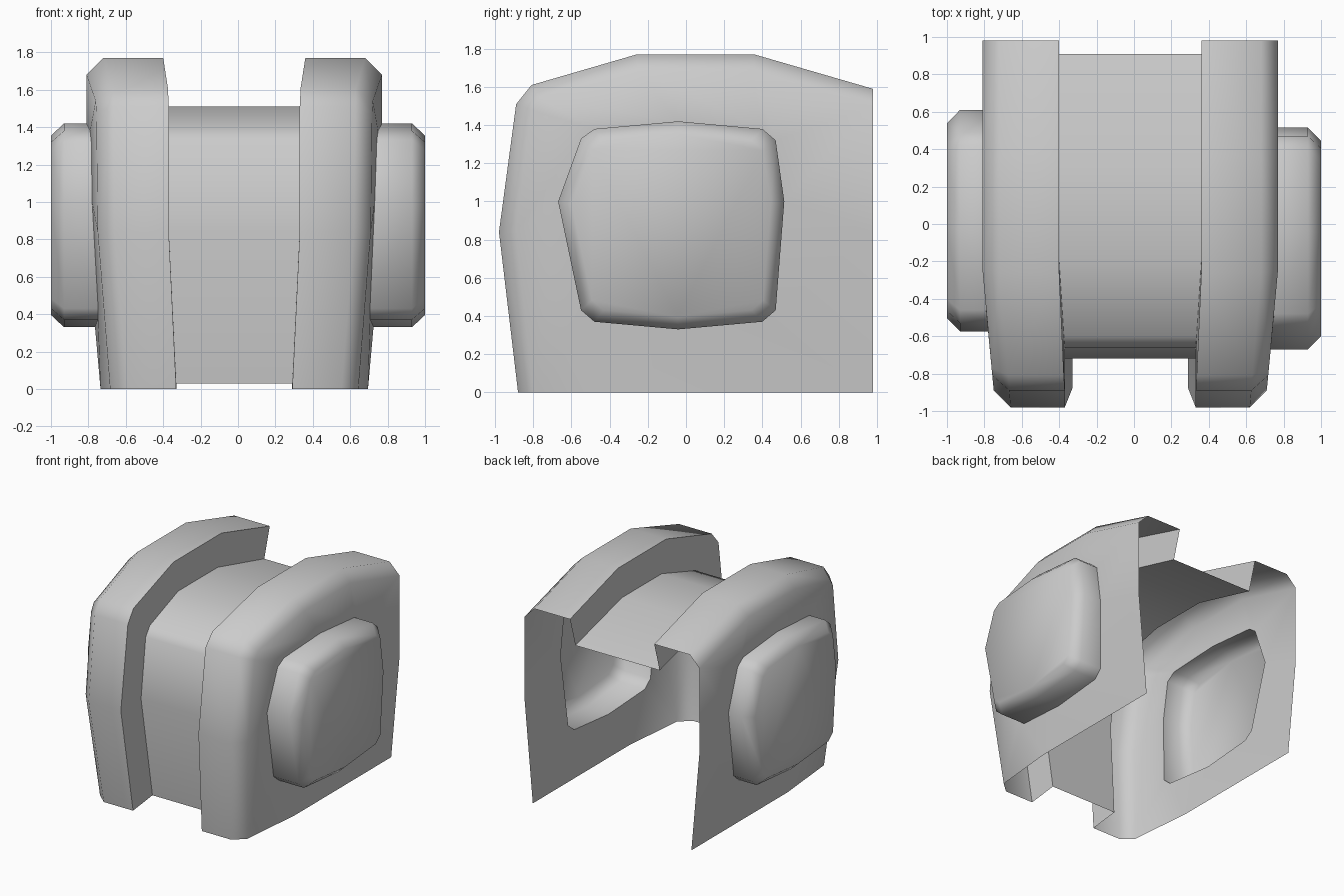
import bpy, bmesh, math
from mathutils import Vector

if "Cube" in bpy.data.objects:
    bpy.data.objects.remove(bpy.data.objects["Cube"])

CX = -0.02          # shell centre line
CORE = Vector((CX, 0, 0.7))

# Stations run from the top back edge, over the top, down to the bottom front (y, z)
outer = [(0.98, 1.59), (0.36, 1.77), (-0.26, 1.77), (-0.81, 1.61), (-0.89, 1.51), (-0.98, 0.84), (-0.88, 0)]
inset = [(0.98, 1.50), (0.345, 1.68), (-0.245, 1.68), (-0.77, 1.54), (-0.81, 1.48), (-0.89, 0.84), (-0.80, 0)]
recess = [(0.91, 1.35), (0.31, 1.51), (-0.20, 1.51), (-0.60, 1.39), (-0.66, 1.32), (-0.72, 0.84), (-0.63, 0.03)]
inner_x = [0.38, 0.38, 0.38, 0.355, 0.35, 0.35, 0.31]

# Side pad outline, starting at the front point and going over the top (y, z)
pad = [(-0.67, 1.0), (-0.55, 1.33), (-0.48, 1.38), (-0.04, 1.42), (0.40, 1.38), (0.47, 1.32),
       (0.515, 1.0), (0.47, 0.43), (0.40, 0.37), (-0.04, 0.33), (-0.48, 0.37), (-0.55, 0.43)]


def wall_x(y, z):
    """Half-width of the side wall, tapering to the front and the bottom."""
    return 0.79 - 0.075 * max(0, 1 - z / 0.84) - 0.06 * max(0, (-0.26 - y) / 0.63)


def strip(bm, a, b, closed=False):
    n = len(a)
    for i in range(n if closed else n - 1):
        j = (i + 1) % n
        loop = []
        for v in (a[i], a[j], b[j], b[i]):
            if v not in loop:
                loop.append(v)
        if len(loop) > 2:
            bm.faces.new(loop)


def finish(bm, name, core):
    bmesh.ops.recalc_face_normals(bm, faces=bm.faces)
    if sum(f.normal.dot(f.calc_center_median() - core) * f.calc_area() for f in bm.faces) < 0:
        bmesh.ops.reverse_faces(bm, faces=bm.faces)
    me = bpy.data.meshes.new(name)
    bm.to_mesh(me)
    bm.free()
    ob = bpy.data.objects.new(name, me)
    bpy.context.collection.objects.link(ob)
    bpy.context.view_layer.objects.active = ob
    ob.select_set(True)
    bpy.ops.object.shade_smooth_by_angle(angle=math.radians(50))
    ob.select_set(False)


def pad_ring(side):
    # The left pad is the right one turned half way round
    if side > 0:
        return pad
    return [(-0.06 - pad[(6 - i) % 12][0], pad[(6 - i) % 12][1]) for i in range(12)]


# Shell: recessed centre band, raised flanges, chamfers and side walls with pad openings
bm = bmesh.new()
band = {}
for s in (-1, 1):
    def row(pts, xs):
        return [bm.verts.new((CX + s * x, y, z)) for (y, z), x in zip(pts, xs)]
    side_x = [wall_x(y, z) for y, z in inset]
    low = row(recess, inner_x)
    lip = row(outer, inner_x)
    edge = row(outer, [x - 0.09 for x in side_x])
    side = row(inset, side_x)
    for a, b in ((low, lip), (lip, edge), (edge, side)):
        strip(bm, a, b)
    band[s] = low
    # Side wall from its border in to the pad opening
    extra = [(0.98, 0.84), (0.98, 0), (-0.26, 0)]
    mid, back, base = row(extra, [wall_x(*p) for p in extra])
    A, B, C, D, D2, E, F = side
    border = [E, D2, D, C, B, A, mid, back, back, base, F, F]
    ring = pad_ring(s)
    strip(bm, border, row(ring, [wall_x(*p) for p in ring]), True)
strip(bm, band[-1], band[1])
finish(bm, "shell", CORE)

# Hollow side pads with a chamfered cap
for s, name in ((-1, "left_pad"), (1, "right_pad")):
    bm = bmesh.new()
    ring = pad_ring(s)
    cy, cz = (-0.03 - s * 0.045, 0.875)
    base = [bm.verts.new((CX + s * wall_x(y, z), y, z)) for y, z in ring]
    rim = [bm.verts.new((s * 0.93, y, z)) for y, z in ring]
    cap = [bm.verts.new((s, cy + (y - cy) * 0.88, cz + (z - cz) * 0.88)) for y, z in ring]
    strip(bm, base, rim, True)
    strip(bm, rim, cap, True)
    bm.faces.new(cap)
    finish(bm, name, Vector((s * 0.7, cy, cz)))
